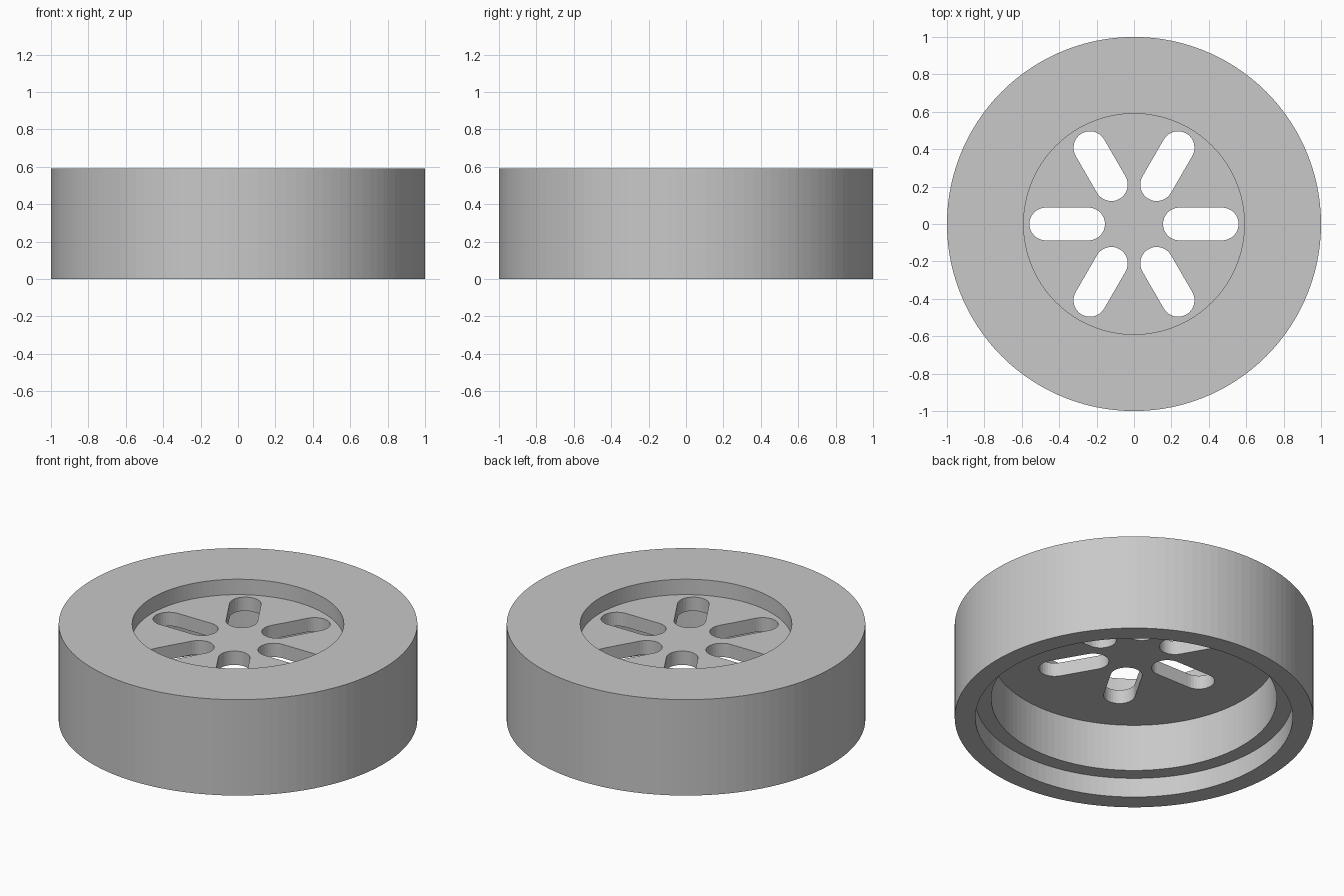
import bpy, bmesh, math
from mathutils import Matrix

if "Cube" in bpy.data.objects:
    bpy.data.objects.remove(bpy.data.objects["Cube"], do_unlink=True)

SEGMENTS = 120
TAU = 2 * math.pi

grey = bpy.data.materials.new("light_grey")
grey.use_nodes = True
color = (0.58, 0.58, 0.58, 1)
grey.diffuse_color = color
grey.node_tree.nodes["Principled BSDF"].inputs["Base Color"].default_value = color


def make_object(name, bm):
    bmesh.ops.recalc_face_normals(bm, faces=bm.faces)
    mesh = bpy.data.meshes.new(name)
    bm.to_mesh(mesh)
    bm.free()
    mesh.materials.append(grey)
    obj = bpy.data.objects.new(name, mesh)
    bpy.context.collection.objects.link(obj)
    return obj


def lathe(name, profile):
    """Turn (radius, z) points into a solid, closed by a disc at each end."""
    bm = bmesh.new()
    rings = [[bm.verts.new((r * math.cos(TAU * i / SEGMENTS),
                            r * math.sin(TAU * i / SEGMENTS), z))
              for i in range(SEGMENTS)] for r, z in profile]
    for a, b in zip(rings, rings[1:]):
        for i in range(SEGMENTS):
            j = (i + 1) % SEGMENTS
            bm.faces.new((a[i], a[j], b[j], b[i]))
    bm.faces.new(rings[0])
    bm.faces.new(rings[-1])
    return make_object(name, bm)


def slot_cutter(name, inner, outer, radius, bottom, top, count):
    """Ring of rounded slots pointing away from the centre."""
    bm = bmesh.new()
    steps = 16
    for k in range(count):
        outline = []
        for cx, start in ((outer, -math.pi / 2), (inner, math.pi / 2)):
            for s in range(steps + 1):
                a = start + math.pi * s / steps
                outline.append(bm.verts.new((cx + radius * math.cos(a),
                                             radius * math.sin(a), bottom)))
        face = bm.faces.new(outline)
        result = bmesh.ops.extrude_face_region(bm, geom=[face], use_keep_orig=True)
        upper = [v for v in result["geom"] if isinstance(v, bmesh.types.BMVert)]
        bmesh.ops.translate(bm, verts=upper, vec=(0, 0, top - bottom))
        bmesh.ops.rotate(bm, verts=outline + upper, cent=(0, 0, 0),
                         matrix=Matrix.Rotation(TAU * k / count, 3, 'Z'))
    return make_object(name, bm)


# Round body: deep stepped hollow below, shallow recess on top, web between
body = lathe("slotted_ring_body", [
    (0.796, 0.41), (0.796, 0.12), (0.885, 0.12), (0.885, 0.0),
    (1.0, 0.0), (1.0, 0.59), (0.59, 0.59), (0.59, 0.495)])

# Six rounded slots through the web
cutter = slot_cutter("slot_cutter", 0.243, 0.471, 0.088, 0.3, 0.56, 6)
cutter.hide_render = True
cut = body.modifiers.new("slots", 'BOOLEAN')
cut.operation = 'DIFFERENCE'
cut.solver = 'EXACT'
cut.object = cutter
bpy.context.view_layer.objects.active = body
bpy.ops.object.modifier_apply(modifier=cut.name)
bpy.data.objects.remove(cutter, do_unlink=True)
